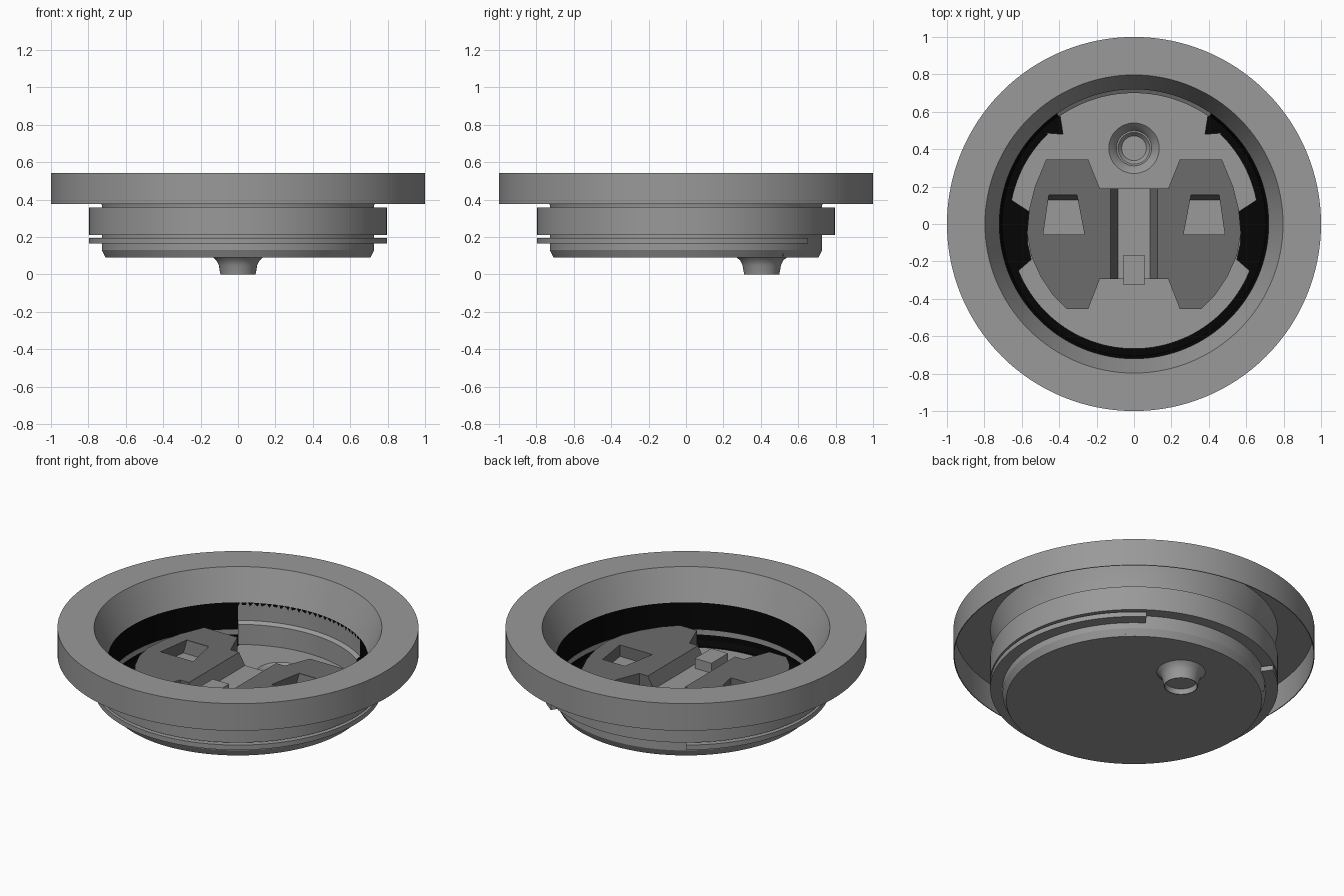
import bpy, bmesh, math
from math import radians, cos, sin

if "Cube" in bpy.data.objects:
    bpy.data.objects.remove(bpy.data.objects["Cube"])


def material(name, v):
    m = bpy.data.materials.new(name)
    m.diffuse_color = (v, v, v, 1)
    m.use_nodes = True
    m.node_tree.nodes["Principled BSDF"].inputs["Base Color"].default_value = m.diffuse_color
    return m


GREY = material("mid grey", 0.32)
DARK = material("dark grey", 0.15)
BLACK = material("black", 0.0015)


def finish(ob, mat):
    ob.data.materials.clear()
    ob.data.materials.append(mat)
    bpy.ops.object.select_all(action='DESELECT')
    ob.select_set(True)
    bpy.context.view_layer.objects.active = ob
    bpy.ops.object.shade_smooth_by_angle(angle=radians(25))
    return ob


def from_bmesh(name, bm, mat):
    me = bpy.data.meshes.new(name)
    bm.to_mesh(me)
    bm.free()
    ob = bpy.data.objects.new(name, me)
    bpy.context.collection.objects.link(ob)
    return finish(ob, mat)


def lathe(name, profile, mat, a0=0, a1=360, centre=(0, 0), closed=False, n=128):
    """Revolve an (r, z) profile; a closed profile also gets end caps."""
    bm = bmesh.new()
    rows = []
    for j in range(n + 1):
        a = radians(a0 + (a1 - a0) * j / n)
        rows.append([bm.verts.new((centre[0] + r * cos(a), centre[1] + r * sin(a), z))
                     for r, z in profile])
    k = len(profile)
    for p, q in zip(rows, rows[1:]):
        for i in range(k if closed else k - 1):
            i2 = (i + 1) % k
            bm.faces.new((p[i], q[i], q[i2], p[i2]))
    if closed:
        bm.faces.new(rows[0])
        bm.faces.new(rows[-1])
    bmesh.ops.remove_doubles(bm, verts=bm.verts, dist=1e-5)
    if closed:
        bmesh.ops.recalc_face_normals(bm, faces=bm.faces)
    return from_bmesh(name, bm, mat)


def plate(name, loops, z0, z1, mat):
    """Flat plate from an outline followed by hole outlines."""
    cu = bpy.data.curves.new(name, 'CURVE')
    cu.dimensions = '2D'
    cu.fill_mode = 'BOTH'
    cu.extrude = (z1 - z0) / 2
    for pts in loops:
        s = cu.splines.new('POLY')
        s.points.add(len(pts) - 1)
        for p, (x, y) in zip(s.points, pts):
            p.co = (x, y, 0, 1)
        s.use_cyclic_u = True
    tmp = bpy.data.objects.new(name + "_curve", cu)
    bpy.context.collection.objects.link(tmp)
    dg = bpy.context.evaluated_depsgraph_get()
    me = bpy.data.meshes.new_from_object(tmp.evaluated_get(dg))
    bm = bmesh.new()
    bm.from_mesh(me)
    bpy.data.objects.remove(tmp)
    bmesh.ops.remove_doubles(bm, verts=bm.verts, dist=1e-5)
    bmesh.ops.translate(bm, verts=bm.verts, vec=(0, 0, (z0 + z1) / 2))
    bmesh.ops.recalc_face_normals(bm, faces=bm.faces)
    return from_bmesh(name, bm, mat)


def prism(name, pts, offset, mat):
    """Extrude a flat 3D polygon along an offset."""
    bm = bmesh.new()
    f = bm.faces.new([bm.verts.new(p) for p in pts])
    ext = bmesh.ops.extrude_face_region(bm, geom=[f], use_keep_orig=True)['geom']
    bmesh.ops.translate(bm, vec=offset,
                        verts=[v for v in ext if isinstance(v, bmesh.types.BMVert)])
    bmesh.ops.recalc_face_normals(bm, faces=bm.faces)
    return from_bmesh(name, bm, mat)


def arc(r, a0, a1, n, cx=0, cy=0):
    return [(cx + r * cos(radians(a0 + (a1 - a0) * i / n)),
             cy + r * sin(radians(a0 + (a1 - a0) * i / n))) for i in range(n + 1)]


def flip(pts):
    return [(-x, y) for x, y in reversed(pts)]


def rect(x0, x1, y0, y1):
    return [(x0, y0), (x1, y0), (x1, y1), (x0, y1)]


FLOOR, CHANNEL, TOP = 0.112, 0.215, 0.285
SPOUT = (0, 0.405)
spout_hole = arc(0.135, 0, 352.5, 47, *SPOUT)

# Outer shell: chamfer, wall, wide band, then a rim that is hollow underneath
lathe("outer_shell", [(0.708, 0.09), (0.728, 0.13), (0.728, 0.21), (0.797, 0.21),
                      (0.797, 0.357), (0.728, 0.357), (0.728, 0.37), (0.795, 0.537),
                      (0.995, 0.537), (0.995, 0.377), (1, 0.377),
                      (1, 0.543), (0.797, 0.543), (0.72, 0.36)], GREY)
plate("bottom_disc", [arc(0.708, 0, 357.1875, 127), spout_hole], 0.09, 0.094, GREY)

# Thread ridge with a gap at the back
lathe("thread_ridge", [(0.72, 0.165), (0.797, 0.165), (0.797, 0.195), (0.72, 0.195)],
      GREY, 125, 415, closed=True)

# Black inside of the shell
lathe("inner_liner", [(0.72, 0.36), (0.722, 0.13), (0.705, 0.098)], BLACK)
plate("liner_floor", [arc(0.705, 0, 357.1875, 127), spout_hole], 0.095, 0.099, BLACK)

# Stepped grey wall at the back of the inside
lathe("back_wall", [(0.72, 0.36), (0.72, 0.25), (0.70, 0.235), (0.70, FLOOR)],
      GREY, 55, 125, n=40)

# Floor plate with side cutouts and two notches
right_edge = (arc(0.667, -90, -22, 30) + [(0.55, -0.19), (0.57, -0.1), (0.56, 0.065)]
              + arc(0.667, 11, 46, 16) + [(0.50, 0.52), (0.47, 0.487), (0.38, 0.48)]
              + arc(0.71, 56, 90, 16))
plate("inner_floor", [right_edge + flip(right_edge)[1:-1], spout_hole], 0.10, FLOOR, GREY)

# Spout: funnel above, hollow nub below
lathe("spout_funnel", [(0.135, FLOOR), (0.113, 0.09), (0.099, 0.07), (0.094, 0.062),
                       (0.085, 0.062), (0.066, 0.038), (0, 0.038)], GREY, centre=SPOUT, n=48)
lathe("spout_nub", [(0, 0.032), (0.086, 0.032), (0.09, 0), (0.094, 0), (0.103, 0.05),
                    (0.115, 0.075), (0.135, 0.092)], GREY, centre=SPOUT, n=48)

# Raised dark wings either side of the channel, each with a shallow pocket
wing = [(0.125, 0.19), (0.125, -0.295), (0.183, -0.295), (0.245, -0.455), (0.36, -0.455),
        (0.43, -0.385), (0.50, -0.28), (0.55, -0.17), (0.572, -0.05), (0.56, 0.08),
        (0.53, 0.2), (0.47, 0.345), (0.245, 0.345), (0.183, 0.19)]
pocket = [(0.265, -0.055), (0.485, -0.055), (0.455, 0.155), (0.305, 0.155)]
for side, s in (("right", 1), ("left", -1)):
    fix = (lambda p: p) if s == 1 else flip
    plate(side + "_wing", [fix(wing), fix(pocket)], FLOOR - 0.01, TOP, DARK)
    plate(side + "_pocket_floor", [fix(pocket)], CHANNEL - 0.01, CHANNEL, GREY)
    # Sloped end of the pocket
    prism(side + "_pocket_slope",
          [(s * 0.30, 0.157, TOP - 0.001), (s * 0.30, 0.157, CHANNEL),
           (s * 0.30, 0.128, CHANNEL)], (s * 0.16, 0, 0), DARK)
    # Sloped side of the channel
    prism(side + "_channel_slope",
          [(s * 0.126, -0.295, TOP), (s * 0.126, -0.295, CHANNEL), (s * 0.085, -0.295, CHANNEL)],
          (0, 0.485, 0), DARK)

# Raised channel floor and the small tab at its front
plate("channel_floor", [rect(-0.125, 0.125, -0.295, 0.19)], FLOOR - 0.01, CHANNEL, GREY)
plate("channel_tab", [rect(-0.056, 0.056, -0.325, -0.165)], CHANNEL - 0.01, TOP - 0.01, GREY)
